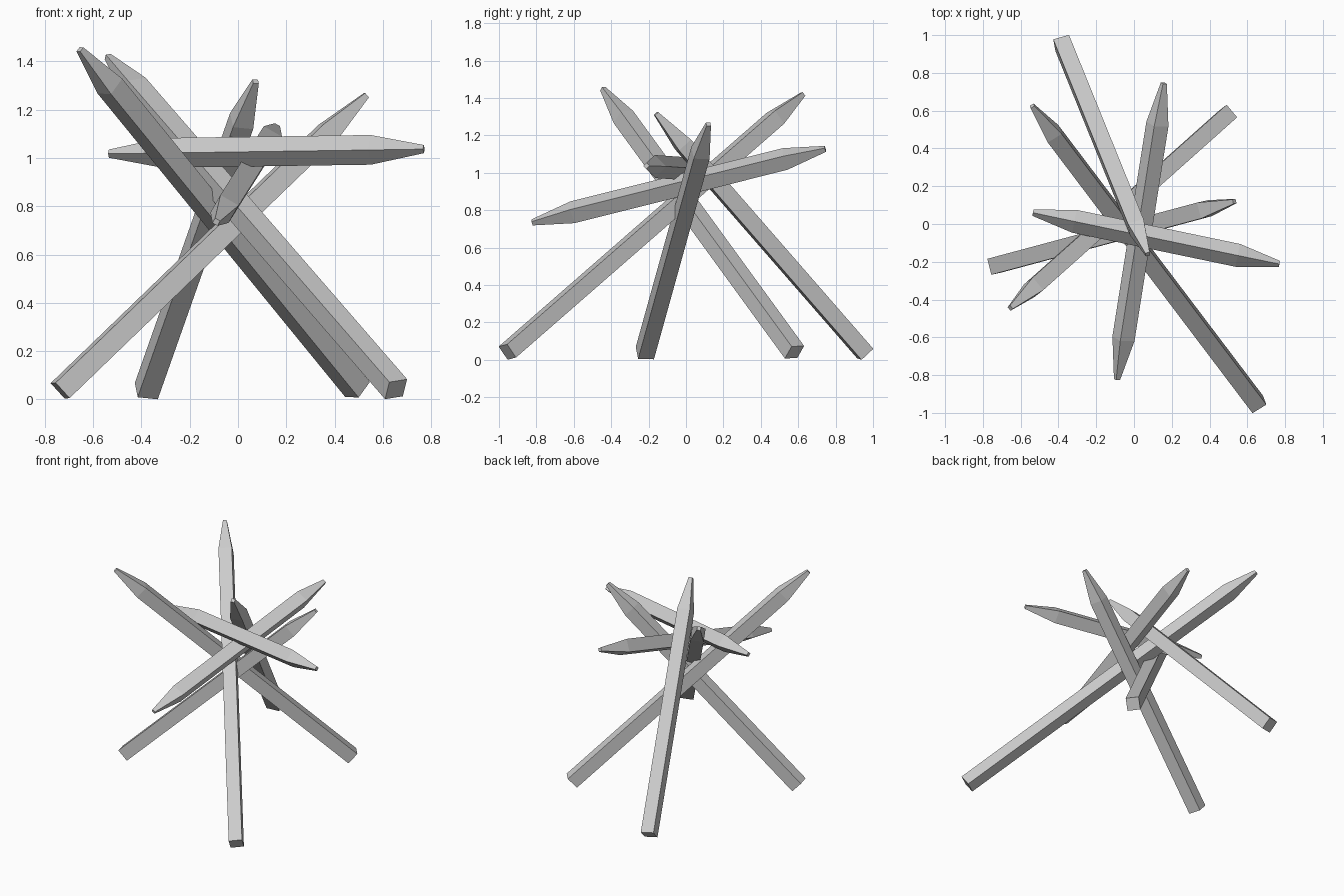
import bpy
import bmesh
from mathutils import Vector

if "Cube" in bpy.data.objects:
    bpy.data.objects.remove(bpy.data.objects["Cube"])

SIDE = 0.087   # thickness of the square timber
TIP = 0.024    # width of the blunted point
TAPER = 0.225  # length of the sharpened part


def stake(name, start, end, side, double=False):
    """Square timber from start to end, sharpened at the end (or at both)."""
    a, b = Vector(start), Vector(end)
    d = (b - a).normalized()
    s = Vector(side)
    s = (s - d * s.dot(d)).normalized()
    u = d.cross(s)
    sections = [(a, SIDE)]
    if double:
        sections = [(a, TIP), (a + d * TAPER, SIDE)]
    sections += [(b - d * TAPER, SIDE), (b, TIP)]

    bm = bmesh.new()
    rings = []
    for centre, width in sections:
        h = width / 2
        rings.append([bm.verts.new(centre + s * i * h + u * j * h)
                      for i, j in ((-1, -1), (1, -1), (1, 1), (-1, 1))])
    for r0, r1 in zip(rings, rings[1:]):
        for k in range(4):
            n = (k + 1) % 4
            bm.faces.new((r0[k], r0[n], r1[n], r1[k]))
    bm.faces.new(rings[0][::-1])
    bm.faces.new(rings[-1])
    bmesh.ops.recalc_face_normals(bm, faces=bm.faces)
    mesh = bpy.data.meshes.new(name)
    bm.to_mesh(mesh)
    bm.free()
    obj = bpy.data.objects.new(name, mesh)
    bpy.context.collection.objects.link(obj)
    return obj


# leaning stakes: blunt foot on the ground, sharpened top
stake("leaning_stake_back_left", (-0.38, 0.958, 0.034), (0.073, -0.16, 1.317), (0.08, 0.02, -0.005))
stake("leaning_stake_front_right", (0.655, -0.955, 0.042), (-0.54, 0.625, 1.42), (0.08, 0.045, 0.01))
stake("leaning_stake_back_right", (0.495, 0.58, 0.041), (-0.655, -0.445, 1.45), (0.055, -0.07, 0))
stake("leaning_stake_front_left", (-0.737, -0.22, 0.036), (0.532, 0.12, 1.26), (0.02, -0.075, 0.003))

# crossing stakes: sharpened at both ends
stake("cross_stake_sideways", (-0.535, 0.06, 1.018), (0.77, -0.212, 1.037), (0, 1, 1), True)
stake("cross_stake_lengthways", (-0.09, -0.823, 0.735), (0.158, 0.745, 1.128), (0.87, 0, -0.5), True)
